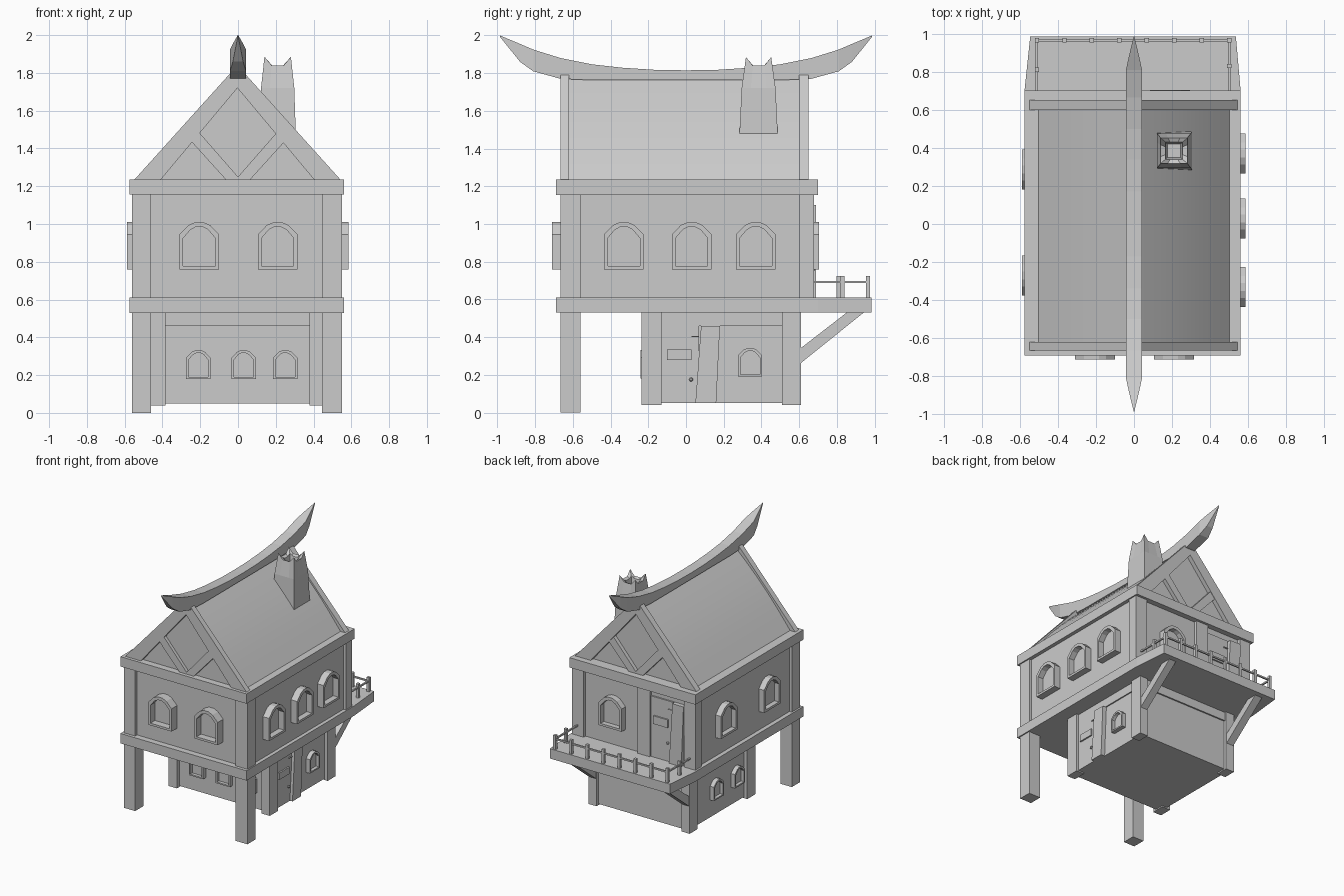
import bpy, bmesh, math
from mathutils import Vector

if "Cube" in bpy.data.objects:
    bpy.data.objects.remove(bpy.data.objects["Cube"])


def make(name, verts, faces, loc=(0, 0, 0), rot=0):
    me = bpy.data.meshes.new(name)
    bm = bmesh.new()
    vs = [bm.verts.new(v) for v in verts]
    for f in faces:
        bm.faces.new([vs[i] for i in f])
    bmesh.ops.recalc_face_normals(bm, faces=bm.faces)
    bm.to_mesh(me)
    bm.free()
    ob = bpy.data.objects.new(name, me)
    bpy.context.collection.objects.link(ob)
    ob.location = loc
    ob.rotation_euler.z = math.radians(rot)
    return ob


def loft(name, rings, caps=True, **kw):
    """Skin a list of equal-length closed rings."""
    n = len(rings[0])
    faces = [(k * n + i, k * n + (i + 1) % n, (k + 1) * n + (i + 1) % n, (k + 1) * n + i)
             for k in range(len(rings) - 1) for i in range(n)]
    if caps:
        faces += [tuple(range(n)), tuple(range((len(rings) - 1) * n, len(rings) * n))]
    return make(name, [v for r in rings for v in r], faces, **kw)


def box(name, x0, x1, y0, y1, z0, z1, **kw):
    return loft(name, [[(x0, y0, z), (x1, y0, z), (x1, y1, z), (x0, y1, z)] for z in (z0, z1)], **kw)


def prism_y(name, pts, y0, y1, **kw):
    return loft(name, [[(x, y, z) for x, z in pts] for y in (y0, y1)], **kw)


def prism_x(name, pts, x0, x1):
    return loft(name, [[(x, y, z) for y, z in pts] for x in (x0, x1)])


def arch(hw, z0, z1, spring):
    h = z1 - spring
    return [(-hw, z0), (hw, z0), (hw, spring), (hw * .55, spring + h * .75), (hw * .2, z1),
            (-hw * .2, z1), (-hw * .55, spring + h * .75), (-hw, spring)]


def window(name, loc, rot, s=1.0, depth=0.06):
    """Arched frame around a recessed pane, local front is -y."""
    outer = [(x * s, z * s) for x, z in arch(.105, 0, .25, .185)]
    inner = [(x * s, z * s) for x, z in arch(.085, .018, .225, .165)]
    ring = lambda p, w: [(x, -w, z) for x, z in p]
    loft(name, [ring(outer, -.01), ring(outer, depth), ring(inner, depth), ring(inner, .008)],
         loc=loc, rot=rot)


def door(name, loc, rot, h=1.0):
    """Plank door with name plate, hinge, knob and a leaning jamb board."""
    kw = dict(loc=loc, rot=rot)
    box(name, -.13, .07, -.012, .01, 0, .41 * h, **kw)
    prism_y(name + "_leaning_board", [(.05, 0), (.16, 0), (.18, .41 * h), (.08, .41 * h)], -.035, .01, **kw)
    box(name + "_plate", -.10, .03, -.024, 0, .23 * h, .285 * h, **kw)
    box(name + "_hinge", .03, .07, -.02, 0, .35 * h, .357 * h, **kw)
    knob = [[(.027 + r * math.cos(a * math.pi / 4), y, .125 * h + r * math.sin(a * math.pi / 4))
             for a in range(8)] for r, y in ((.006, 0), (.011, -.02), (.006, -.028))]
    loft(name + "_knob", knob, **kw)


# Front legs run up as corner posts; rear corner posts start at the floor
for n, x0, x1 in (("left", -.56, -.46), ("right", .445, .55)):
    box(n + "_front_leg", x0, x1, -.665, -.56, 0, 1.16)
    box(n + "_rear_post", x0, x1, .60, .68, .60, 1.16)

# Upper floor walls and the band under the roof
box("upper_walls", -.54, .53, -.64, .655, .58, 1.18)
box("eaves_band", -.575, .56, -.69, .70, 1.155, 1.235)

# Floor slab tapering into the balcony
deck = [(-.575, -.69), (.56, -.69), (.56, .70), (.535, .985), (-.545, .985), (-.575, .70)]
loft("floor_and_balcony", [[(x, y, z) for x, y in deck] for z in (.53, .61)])

# Lower room
box("lower_walls", -.43, .42, -.205, .585, .05, .54)
box("lower_top_beam", -.44, .43, -.215, .597, .46, .535)
for n, x0, x1 in (("left", -.46, -.385), ("right", .378, .45)):
    box(n + "_lower_front_post", x0, x1, -.235, -.13, .04, .54)
    box(n + "_lower_rear_post", x0, x1, .51, .61, .04, .54)
    prism_x(n + "_balcony_brace", [(.60, .255), (.60, .335), (.865, .54), (.955, .54)],
            x0 + .005, x1 - .005)

# Roof body with gently bowed slopes
half = []
for i in range(9):
    t = i / 8
    b = .014 * math.sin(math.pi * t)
    half.append((.51 * (1 - t) + b, 1.225 + .565 * t + b))
roof = prism_y("roof", half + [(-x, z) for x, z in half[-2::-1]], -.635, .615)
bpy.context.view_layer.objects.active = roof
roof.select_set(True)
bpy.ops.object.shade_smooth_by_angle(angle=math.radians(30))

# Gable timber frames, front and back
for n, y0, y1 in (("front", -.665, -.62), ("back", .60, .65)):
    for side, s in (("left", -1), ("right", 1)):
        rafter = [(.55, 1.23), (0, 1.84), (0, 1.72), (.41, 1.23)]
        brace = [(0, 1.23), (0, 1.25), (.21, 1.49), (.25, 1.44), (.06, 1.23)]
        prism_y(f"{n}_{side}_rafter", [(s * x - .003, z) for x, z in rafter], y0, y1)
        prism_y(f"{n}_{side}_brace", [(s * x, z) for x, z in brace], y0 + .004, y1 - .004)

# Upswept ridge beam: y, top, bottom, half width
st = [(.987, 2.0, 1.993, .001), (.88, 1.955, 1.86, .027), (.81, 1.925, 1.81, .042),
      (.665, 1.88, 1.77, .042), (.5, 1.847, 1.763, .042), (.34, 1.829, 1.763, .042),
      (.17, 1.818, 1.763, .042)]
st = [(-y, a, b, w) for y, a, b, w in st] + [(0, 1.815, 1.763, .042)] + st[::-1]
loft("ridge_beam", [[(-w, y, b), (w, y, b), (w, y, a), (-w, y, a)] for y, a, b, w in st])


# Chimney with four corner horns and a hollow top
def stack(hx, hy, z_corner, z_edge, c=(.21, .385)):
    cs = [Vector((c[0] + sx * hx, c[1] + sy * hy, 0)) for sx, sy in ((-1, -1), (1, -1), (1, 1), (-1, 1))]
    out = []
    for i in range(4):
        for t, z in ((0, z_corner), (.27, z_edge), (.73, z_edge)):
            p = cs[i].lerp(cs[(i + 1) % 4], t)
            out.append((p.x, p.y, z))
    return out


loft("chimney", [stack(.099, .106, 1.38, 1.38), stack(.088, .09, 1.72, 1.72),
                 stack(.07, .067, 1.885, 1.84), stack(.045, .045, 1.845, 1.83),
                 stack(.035, .035, 1.77, 1.77)])

# Upper windows
for x in (-.205, .21):
    window("front_window", (x, -.645, .76), 0, depth=.066)
for y in (-.33, .03, .37):
    window("right_window", (.53, y, .76), 90, depth=.055)
for y in (-.27, .285):
    window("left_window", (-.54, y, .76), 270, depth=.048)
window("back_window", (.19, .655, .76), 180, depth=.05)

# Lower windows
for x in (-.21, .03, .25):
    window("lower_front_window", (x, -.205, .18), 0, .61, .035)
for y in (-.03, .24):
    window("lower_left_window", (-.43, y, .19), 270, .61, .035)
window("lower_right_window", (.42, .34, .19), 90, .61, .035)

# Doors: lower right side and balcony
door("lower_door", (.42, 0, .05), 90)
door("balcony_door", (-.28, .655, .61), 180, 1.2)
box("balcony_door_post", -.15, -.04, .64, .68, .60, 1.16)

# Balcony railing
spots = [(-.51 + i * 1.01 / 7, .965) for i in range(8)] + [(-.51, .81), (.50, .83)]
for x, y in spots:
    box("railing_post", x - .011, x + .011, y - .011, y + .011, .60, .725)
box("back_rail", -.515, .505, .959, .971, .686, .698)
for x in (-.51, .50):
    box("side_rail", x - .006, x + .006, .66, .97, .686, .698)
